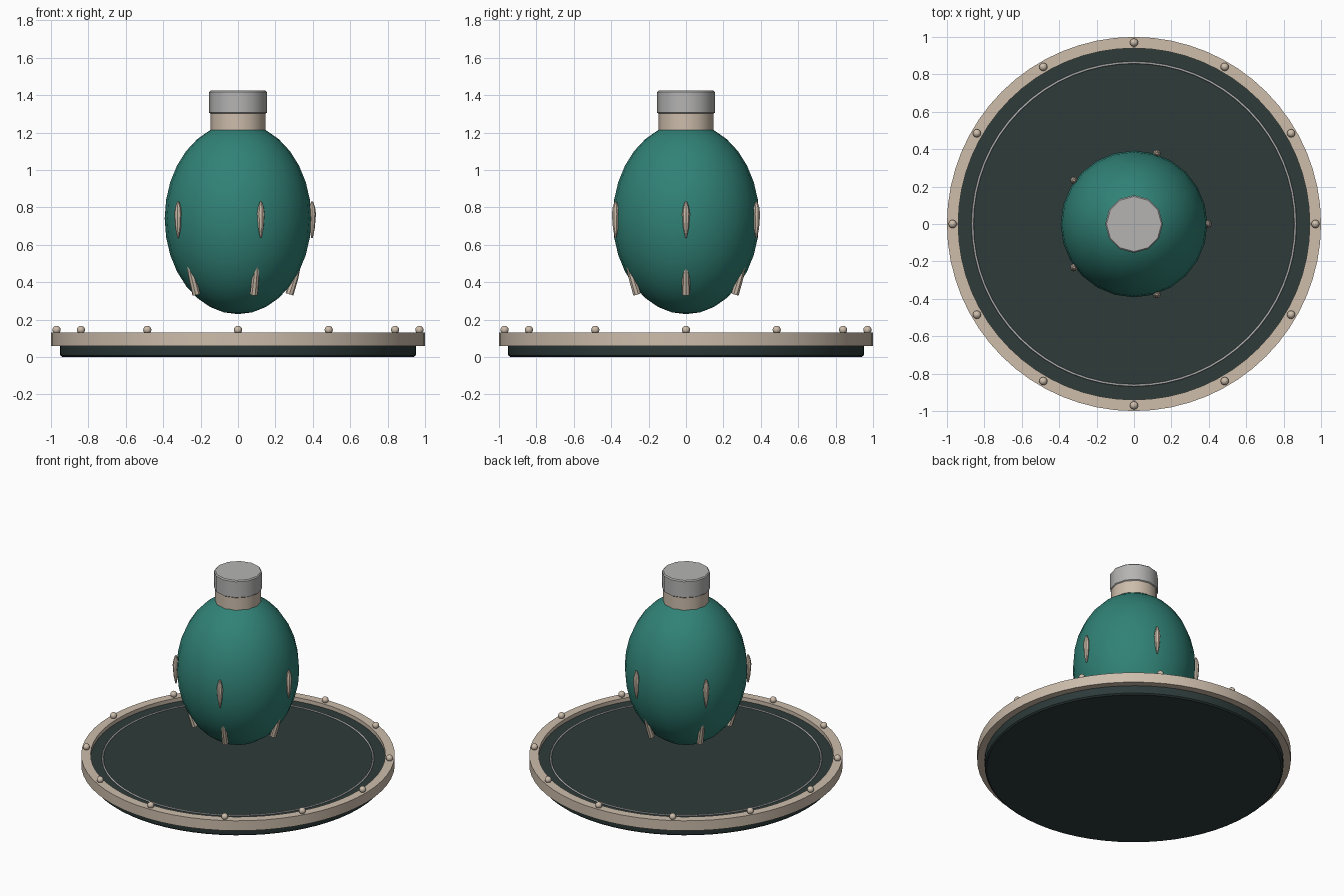
import bpy, math
from mathutils import Vector

if "Cube" in bpy.data.objects:
    bpy.data.objects.remove(bpy.data.objects["Cube"])


def material(name, rgb):
    m = bpy.data.materials.new(name)
    m.diffuse_color = (*rgb, 1)
    m.use_nodes = True
    m.node_tree.nodes["Principled BSDF"].inputs["Base Color"].default_value = m.diffuse_color
    return m


TEAL = material("teal", (0.030, 0.222, 0.182))
DARK = material("dark_green", (0.026, 0.043, 0.042))
TAN = material("tan", (0.61, 0.51, 0.41))
GREY = material("grey", (0.46, 0.455, 0.45))


def finish(ob, name, mat, angle=35):
    ob.name = name
    ob.data.materials.append(mat)
    bpy.ops.object.select_all(action='DESELECT')
    ob.select_set(True)
    bpy.context.view_layer.objects.active = ob
    bpy.ops.object.shade_smooth_by_angle(angle=math.radians(angle))
    return ob


def lathe(name, mat, profile, sides, closed=False):
    """Spin (radius, z) points about z; open profiles get end caps."""
    n = len(profile)
    verts = [(r * math.cos(2 * math.pi * i / sides), r * math.sin(2 * math.pi * i / sides), z)
             for i in range(sides) for r, z in profile]
    faces = []
    for i in range(sides):
        a, b = i * n, (i + 1) % sides * n
        for k in range(n if closed else n - 1):
            l = (k + 1) % n
            faces.append((a + k, b + k, b + l, a + l))
    if not closed:
        faces.append([i * n for i in reversed(range(sides))])
        faces.append([i * n + n - 1 for i in range(sides)])
    me = bpy.data.meshes.new(name)
    me.from_pydata(verts, [], faces)
    ob = bpy.data.objects.new(name, me)
    bpy.context.collection.objects.link(ob)
    return finish(ob, name, mat)


# Round platform with softened lower edge
lathe("platform", DARK, [(0.94, 0), (0.95, 0.008), (0.953, 0.02), (0.953, 0.095), (0.945, 0.103)], 64)

# Raised rim around the platform
lathe("rim", TAN, [(0.94, 0.06), (1.0, 0.06), (1.0, 0.13), (0.94, 0.13)], 64, closed=True)

# Thin inlaid ring
bpy.ops.mesh.primitive_torus_add(major_radius=0.863, minor_radius=0.006, major_segments=64,
                                 minor_segments=8, location=(0, 0, 0.104))
finish(bpy.context.object, "inlay_ring", GREY, 60)

# Studs on the rim
for i in range(12):
    a = math.tau * i / 12
    bpy.ops.mesh.primitive_uv_sphere_add(segments=12, ring_count=8, radius=0.022,
                                         location=(0.97 * math.cos(a), 0.97 * math.sin(a), 0.145))
    finish(bpy.context.object, "rim_stud", TAN, 60)

# Floating egg-shaped body
bpy.ops.mesh.primitive_uv_sphere_add(segments=24, ring_count=16, radius=1, location=(0, 0, 0.74))
body = bpy.context.object
body.scale = (0.392, 0.392, 0.511)
bpy.ops.object.transform_apply(location=False, rotation=False, scale=True)
finish(body, "body", TEAL, 60)

# Neck and cap
lathe("neck", TAN, [(0.148, 1.19), (0.148, 1.305)], 12)
lathe("cap", GREY, [(0.147, 1.3), (0.154, 1.306), (0.154, 1.417), (0.147, 1.424)], 12)


def place(ob, angle, radius, z, lean=0):
    ob.location = (radius * math.cos(angle), radius * math.sin(angle), z)
    ob.rotation_euler = (0, lean, angle)


# Two rows of five spikes around the body
for i in range(5):
    a = math.tau * i / 5
    up = lathe("upper_spike", TAN, [(0.004, -0.105), (0.015, -0.05), (0.021, 0.025),
                                    (0.016, 0.06), (0.006, 0.09)], 8)
    place(up, a, 0.396, 0.74)
    low = lathe("lower_spike", TAN, [(0.022, 0), (0.020, 0.09), (0.010, 0.19)], 8)
    place(low, a, 0.275, 0.335, math.atan2(0.05, 0.16))
